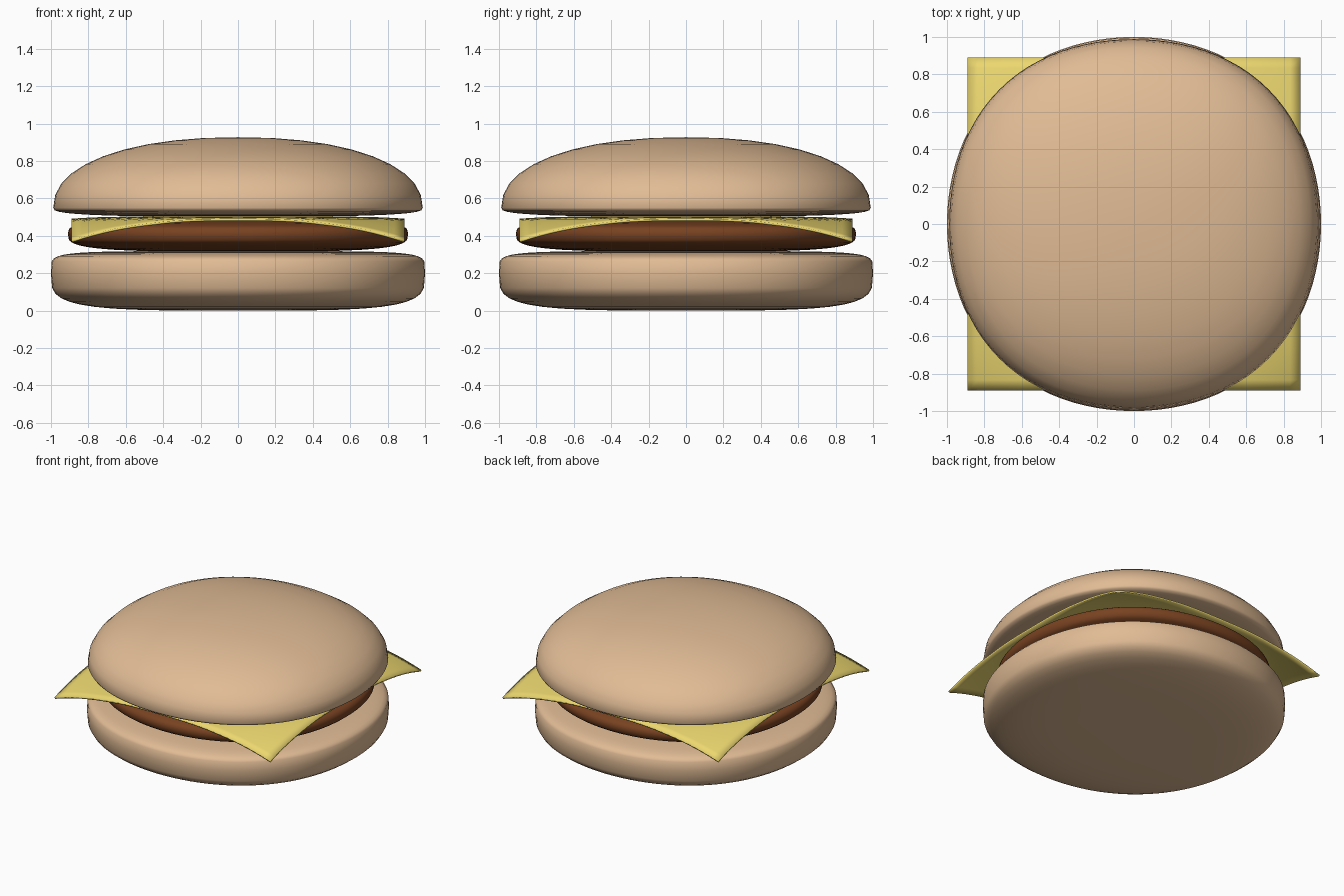
import bpy, bmesh, math

if "Cube" in bpy.data.objects:
    bpy.data.objects.remove(bpy.data.objects["Cube"])

SEGS, RINGS = 96, 20


def material(name, color):
    m = bpy.data.materials.new(name)
    m.diffuse_color = (*color, 1)
    m.use_nodes = True
    m.node_tree.nodes["Principled BSDF"].inputs["Base Color"].default_value = m.diffuse_color
    return m


def add_object(name, bm, mat):
    bmesh.ops.recalc_face_normals(bm, faces=bm.faces)
    me = bpy.data.meshes.new(name)
    bm.to_mesh(me)
    bm.free()
    me.materials.append(mat)
    ob = bpy.data.objects.new(name, me)
    bpy.context.collection.objects.link(ob)
    for f in me.polygons:
        f.use_smooth = True
    return ob


def rounded_disc(name, radius, bulge, z_mid, up, p_up, down, p_down, mat):
    """Pillow with superellipse profile and a slightly squarish outline."""
    angles = [math.pi / 2 * (1 - 2 * i / RINGS) for i in range(1, RINGS)]
    profile = []
    for a in angles:
        h, p = (up, p_up) if a >= 0 else (down, p_down)
        r = abs(math.cos(a)) ** (2 / p)
        z = abs(math.sin(a)) ** (2 / p)
        profile.append((radius * r, z_mid + math.copysign(h * z, a)))
    bm = bmesh.new()
    rings = []
    for r, z in profile:
        ring = []
        for s in range(SEGS):
            t = math.tau * s / SEGS
            k = r * (1 + bulge * (1 - math.cos(4 * t)) / 2)
            ring.append(bm.verts.new((k * math.cos(t), k * math.sin(t), z)))
        rings.append(ring)
    top = bm.verts.new((0, 0, z_mid + up))
    bottom = bm.verts.new((0, 0, z_mid - down))
    for s in range(SEGS):
        n = (s + 1) % SEGS
        bm.faces.new((top, rings[0][s], rings[0][n]))
        bm.faces.new((bottom, rings[-1][n], rings[-1][s]))
        for a, b in zip(rings, rings[1:]):
            bm.faces.new((a[s], b[s], b[n], a[n]))
    return add_object(name, bm, mat)


bread = material("bread", (0.75, 0.50, 0.30))
meat = material("meat", (0.19, 0.055, 0.015))
yellow = material("cheese", (0.84, 0.68, 0.16))

# Bread and patty
rounded_disc("bottom_bun", 1.0, 0.022, 0.20, 0.118, 6, 0.20, 4, bread)
rounded_disc("patty", 0.91, 0.022, 0.41, 0.078, 3.5, 0.095, 3.5, meat)
rounded_disc("top_bun", 0.988, 0.03, 0.55, 0.377, 2.2, 0.048, 3, bread)

# Cheese slice with drooping corners
bm = bmesh.new()
bmesh.ops.create_grid(bm, x_segments=32, y_segments=32, size=0.89)
for v in bm.verts:
    r = math.hypot(v.co.x, v.co.y)
    v.co.z = 0.502 - 0.02 * min(1, max(0, (r - 0.6) / 0.4)) ** 2 - 0.107 * (max(0, r - 0.9) / 0.36) ** 1.6
cheese = add_object("cheese_slice", bm, yellow)
if cheese.data.polygons[0].normal.z < 0:
    cheese.data.flip_normals()
thick = cheese.modifiers.new("thickness", 'SOLIDIFY')
thick.thickness = 0.012
thick.offset = -1
